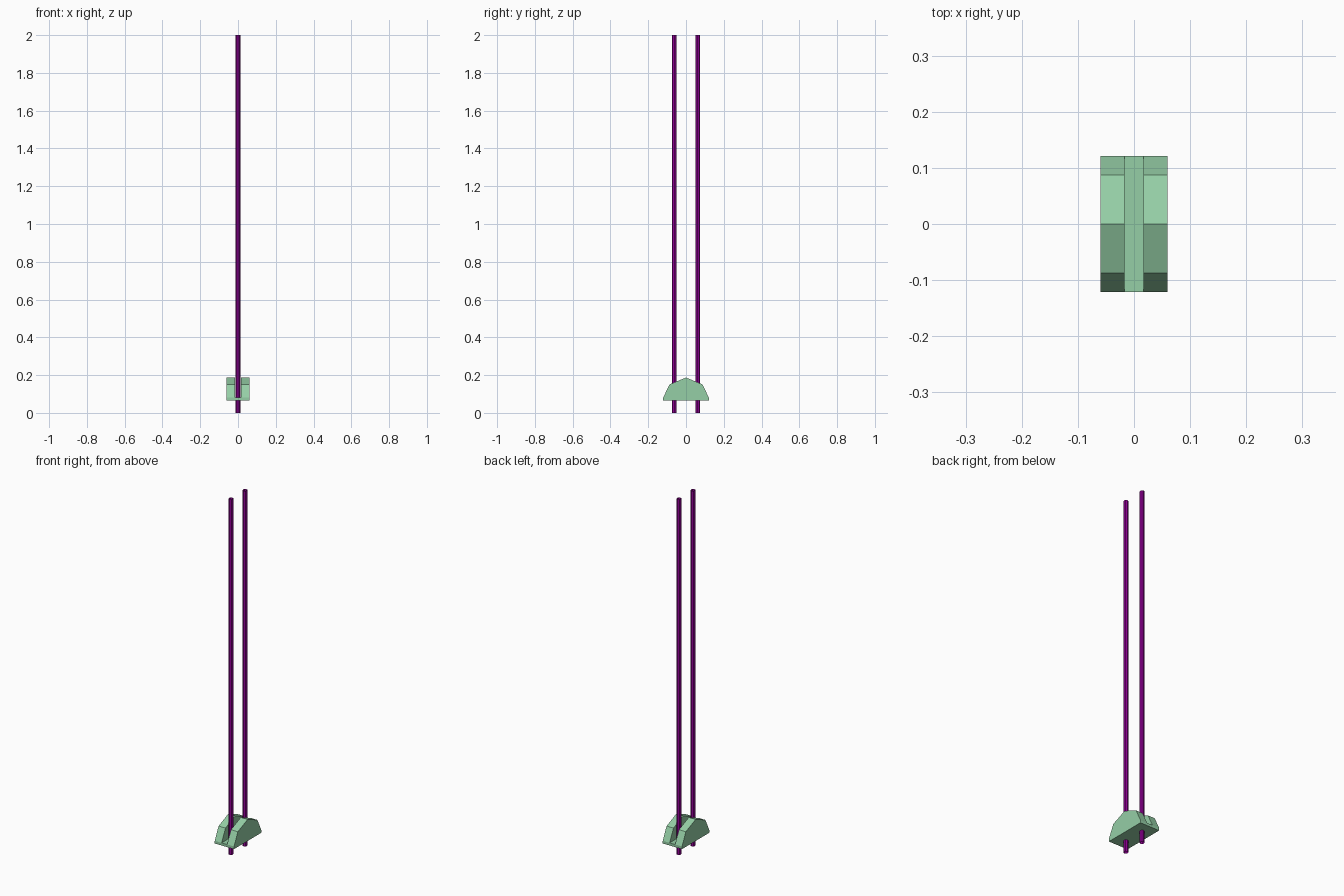
import bpy, bmesh, math

if "Cube" in bpy.data.objects:
    bpy.data.objects.remove(bpy.data.objects["Cube"])

def material(name, rgb):
    m = bpy.data.materials.new(name)
    m.diffuse_color = (*rgb, 1)
    m.use_nodes = True
    m.node_tree.nodes["Principled BSDF"].inputs["Base Color"].default_value = m.diffuse_color
    return m

green = material("pale_green", (0.30, 0.62, 0.38))
purple = material("purple", (0.28, 0.0, 0.30))

def prism(name, profile, x0, x1, mat):
    bm = bmesh.new()
    f = bm.faces.new([bm.verts.new((x0, y, z)) for y, z in profile])
    r = bmesh.ops.extrude_face_region(bm, geom=[f])
    bmesh.ops.translate(bm, vec=(x1 - x0, 0, 0),
                        verts=[v for v in r["geom"] if isinstance(v, bmesh.types.BMVert)])
    bmesh.ops.recalc_face_normals(bm, faces=bm.faces)
    me = bpy.data.meshes.new(name)
    bm.to_mesh(me)
    bm.free()
    me.materials.append(mat)
    ob = bpy.data.objects.new(name, me)
    bpy.context.collection.objects.link(ob)
    return ob

# Two domed cheeks with a slot between them
half = [(0.121, 0.066), (0.121, 0.081), (0.087, 0.151)]
dome = half + [(0, 0.187)] + [(-y, z) for y, z in reversed(half)]
for side, x0 in (("left", -0.06), ("right", 0.017)):
    prism(side + "_cheek", dome, x0, x0 + 0.043, green)

# Low web joining the cheeks at the bottom of the slot
web = [(-0.121, 0.066), (0.121, 0.066), (0.121, 0.081), (-0.121, 0.081)]
prism("slot_floor", web, -0.017, 0.017, green)

# Twin open-ended ropes through the slot
for name, y in (("front_rope", -0.062), ("back_rope", 0.062)):
    bpy.ops.mesh.primitive_cylinder_add(vertices=8, radius=0.012, depth=2,
                                        end_fill_type='NOTHING', location=(0, y, 1))
    ob = bpy.context.object
    ob.name = name
    ob.data.materials.append(purple)
